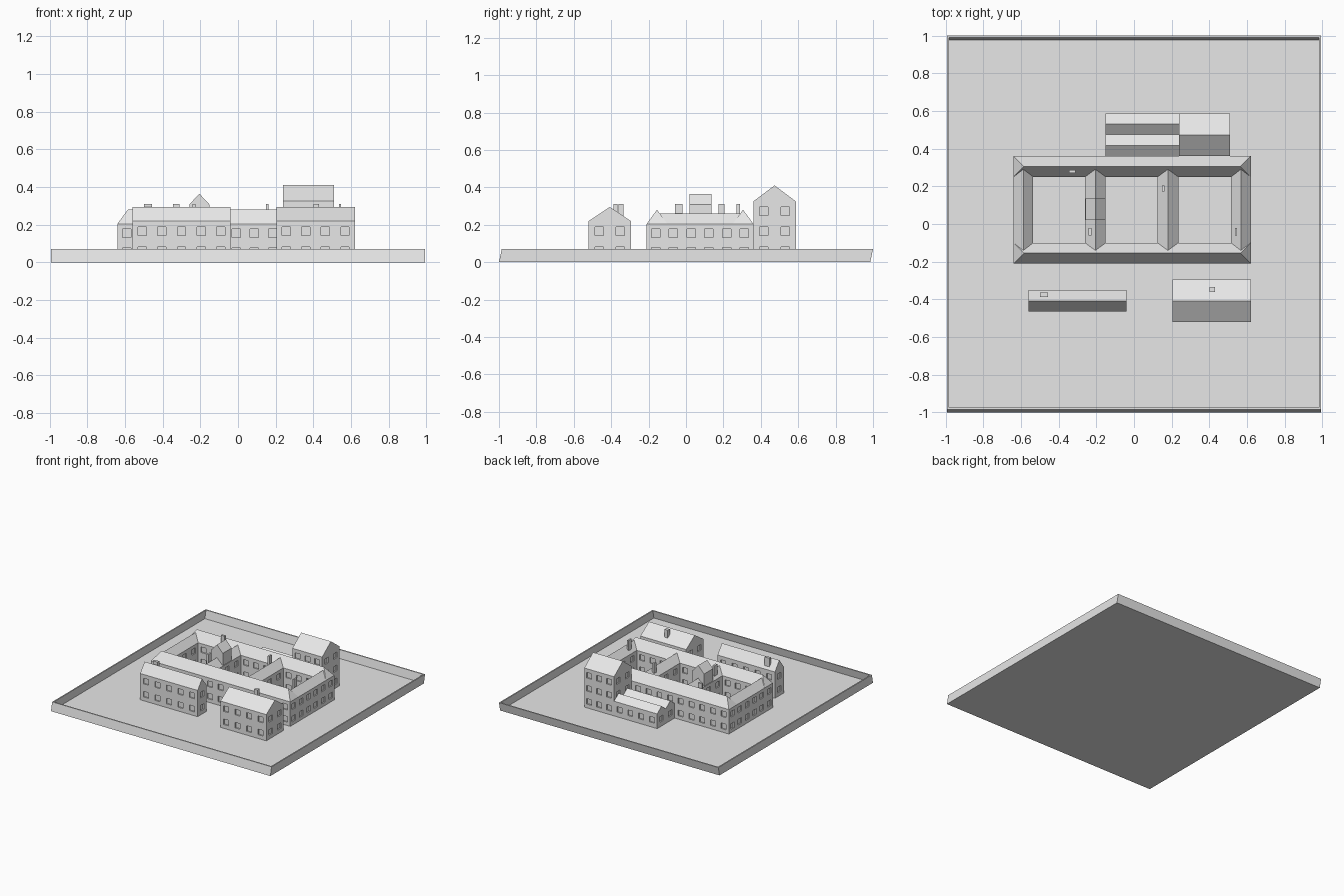
import bpy, bmesh
from mathutils import Vector

if "Cube" in bpy.data.objects:
    bpy.data.objects.remove(bpy.data.objects["Cube"])

stone = bpy.data.materials.new("light grey stone")
stone.diffuse_color = (0.8, 0.8, 0.8, 1)
stone.use_nodes = True
stone.node_tree.nodes["Principled BSDF"].inputs["Base Color"].default_value = stone.diffuse_color
FLOOR = 0.005


def finish(name, bm, fix=False):
    bmesh.ops.remove_doubles(bm, verts=bm.verts, dist=1e-5)
    if fix:
        bmesh.ops.recalc_face_normals(bm, faces=bm.faces)
    me = bpy.data.meshes.new(name)
    bm.to_mesh(me)
    bm.free()
    me.materials.append(stone)
    ob = bpy.data.objects.new(name, me)
    bpy.context.collection.objects.link(ob)


def quad(bm, *pts):
    return bm.faces.new([bm.verts.new(p) for p in pts])


def stops(a, b, n, size):
    """Grid lines from a to b with n evenly spaced windows."""
    out, step = [a], (b - a) / max(n, 1)
    for i in range(n):
        c = a + (i + 0.5) * step
        out += [c - size / 2, c + size / 2]
    return out + [b]


def facade(bm, p, q, z0, z1, rows):
    """Wall from p to q, outside on the right hand, with recessed windows."""
    p, q = Vector((*p, 0)), Vector((*q, 0))
    d = (q - p).normalized()
    inward = Vector((-d.y, d.x, 0)) * 0.01
    length = (q - p).length
    us = stops(0, length, max(1, round(length / 0.1)) if rows else 0, 0.045)
    zs = stops(z0, z1, rows, 0.045)
    for i in range(len(us) - 1):
        for j in range(len(zs) - 1):
            c = [p + d * u + Vector((0, 0, z)) for u, z in
                 ((us[i], zs[j]), (us[i + 1], zs[j]), (us[i + 1], zs[j + 1]), (us[i], zs[j + 1]))]
            if i % 2 and j % 2:
                r = [v + inward for v in c]
                quad(bm, *r)
                for k in range(4):
                    m = (k + 1) % 4
                    quad(bm, c[k], c[m], r[m], r[k])
            else:
                quad(bm, *c)


def wall_ring(bm, x0, x1, y0, y1, z0, z1, rows, court=False):
    pts = [(x0, y0), (x1, y0), (x1, y1), (x0, y1)]
    if court:
        pts.reverse()
    for k in range(4):
        facade(bm, pts[k], pts[(k + 1) % 4], z0, z1, rows)


def roof(name, x0, x1, y0, y1, eave, ridge, along="x", hip=0.0):
    """Gable roof, or hip roof when hip > 0."""
    bm = bmesh.new()
    b = [bm.verts.new(p) for p in ((x0, y0, eave), (x1, y0, eave), (x1, y1, eave), (x0, y1, eave))]
    if along == "x":
        ym = (y0 + y1) / 2
        r = [bm.verts.new((x0 + hip, ym, ridge)), bm.verts.new((x1 - hip, ym, ridge))]
    else:
        b = b[1:] + b[:1]
        xm = (x0 + x1) / 2
        r = [bm.verts.new((xm, y0 + hip, ridge)), bm.verts.new((xm, y1 - hip, ridge))]
    for f in ((b[0], b[1], r[1], r[0]), (b[2], b[3], r[0], r[1]),
              (b[1], b[2], r[1]), (b[3], b[0], r[0]), b[::-1]):
        bm.faces.new(f)
    finish(name, bm, True)


def house(name, x0, x1, y0, y1, eave, ridge, rows, along="x", z0=FLOOR):
    bm = bmesh.new()
    wall_ring(bm, x0, x1, y0, y1, z0, eave, rows)
    finish(name + "_walls", bm)
    roof(name + "_roof", x0, x1, y0, y1, eave, ridge, along)


def chimney(name, x0, x1, y0, y1, z0, z1=0.31):
    bm = bmesh.new()
    wall_ring(bm, x0, x1, y0, y1, z0, z1, 0)
    quad(bm, (x0, y0, z1), (x1, y0, z1), (x1, y1, z1), (x0, y1, z1))
    finish(name, bm, True)


# Ground tray with a low rim, leaning slightly towards the back
bm = bmesh.new()
rings = []
for x, y0, y1, z in ((0.993, -1, 0.985, 0), (0.993, -0.985, 1, 0.07),
                     (0.983, -0.975, 0.99, 0.07), (0.983, -0.989, 0.976, FLOOR)):
    rings.append([bm.verts.new(p) for p in ((-x, y0, z), (x, y0, z), (x, y1, z), (-x, y1, z))])
for a, b in zip(rings, rings[1:]):
    for k in range(4):
        m = (k + 1) % 4
        bm.faces.new((a[k], a[m], b[m], b[k]))
bm.faces.new(rings[0][::-1])
bm.faces.new(rings[-1])
finish("ground_tray", bm, True)

# Main block: outer walls and three courtyards
EAVE = 0.205
bm = bmesh.new()
wall_ring(bm, -0.64, 0.62, -0.21, 0.36, FLOOR, EAVE, 2)
for x0, x1 in ((-0.535, -0.26), (-0.15, 0.125), (0.235, 0.515)):
    wall_ring(bm, x0, x1, -0.10, 0.25, FLOOR, EAVE, 2, court=True)
finish("main_block_walls", bm)

# Main block roofs: hipped front and back ranges, gabled wings between them
roof("front_range_roof", -0.64, 0.62, -0.21, -0.10, EAVE, 0.28, hip=0.055)
roof("back_range_roof", -0.64, 0.62, 0.25, 0.36, EAVE, 0.28, hip=0.055)
for name, x0, x1 in (("left_wing", -0.64, -0.535), ("inner_left_wing", -0.26, -0.15),
                     ("inner_right_wing", 0.125, 0.235), ("right_wing", 0.515, 0.62)):
    roof(name + "_roof", x0, x1, -0.145, 0.295, EAVE, 0.26, "y")

# Raised lantern on the inner left wing
house("lantern", -0.258, -0.152, 0.02, 0.135, 0.308, 0.365, 0, "y", 0.2)

# Detached houses at the front
house("front_left_house", -0.56, -0.04, -0.465, -0.35, 0.22, 0.295, 2)
house("front_right_house", 0.205, 0.62, -0.52, -0.295, 0.22, 0.295, 2)

# Tall house and low double-gabled annex at the back
house("back_tall_house", 0.24, 0.51, 0.36, 0.587, 0.325, 0.41, 3)
house("back_annex_outer", -0.15, 0.24, 0.475, 0.587, 0.125, 0.168, 1)
house("back_annex_inner", -0.15, 0.24, 0.36, 0.475, 0.125, 0.168, 1)

# Chimneys
chimney("front_left_chimney", -0.5, -0.457, -0.387, -0.365, 0.23)
chimney("front_right_chimney", 0.4, 0.43, -0.362, -0.335, 0.23)
chimney("back_range_chimney", -0.345, -0.31, 0.27, 0.288, 0.2)
chimney("inner_left_chimney", -0.241, -0.225, -0.06, -0.02, 0.2)
chimney("inner_right_chimney", 0.148, 0.162, 0.173, 0.205, 0.2)
chimney("right_wing_chimney", 0.535, 0.548, -0.06, -0.02, 0.2)
